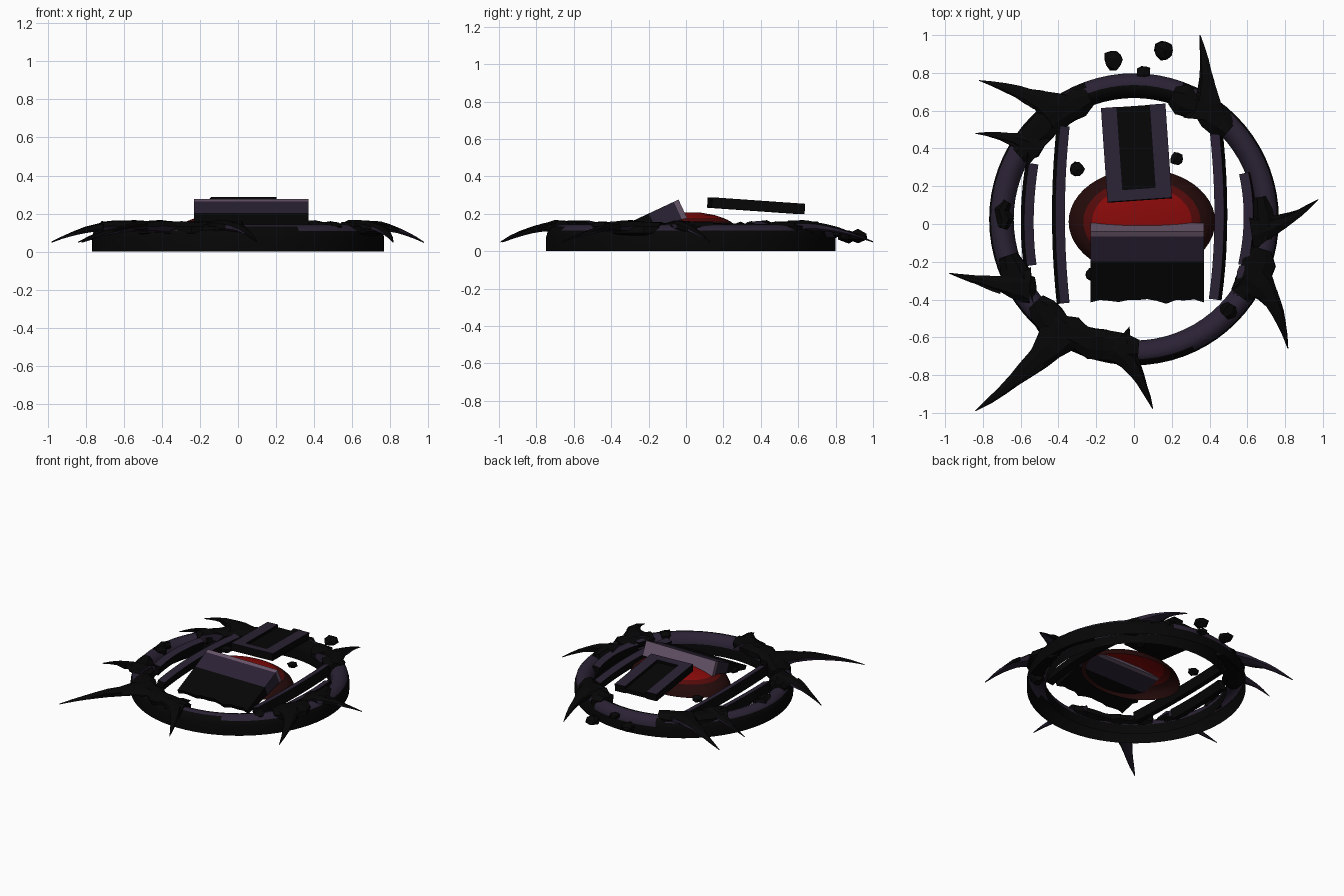
import bpy, bmesh, math, random
from mathutils import Vector, Matrix

random.seed(4)
if "Cube" in bpy.data.objects:
    bpy.data.objects.remove(bpy.data.objects["Cube"])


def material(name, rgb):
    m = bpy.data.materials.new(name)
    m.use_nodes = True
    m.diffuse_color = (*rgb, 1)
    m.node_tree.nodes["Principled BSDF"].inputs["Base Color"].default_value = (*rgb, 1)
    return m


BLACK = material("charred black", (.0018, .0018, .0018))
PURPLE = material("dark purple", (.024, .016, .035))
LILAC = material("dusty lilac", (.135, .09, .14))
RED = material("glowing red", (.25, .003, .003))
CRIMSON = material("deep crimson", (.09, .003, .003))
MAROON = material("burnt maroon", (.018, .003, .003))


def finish(name, bm, mats, rule=None, smooth=False, closed=True):
    """Turn a bmesh into an object; rule picks the material of each face."""
    if closed:
        bmesh.ops.recalc_face_normals(bm, faces=bm.faces)
    bm.normal_update()
    if rule:
        for f in bm.faces:
            f.material_index = rule(f)
    me = bpy.data.meshes.new(name)
    bm.to_mesh(me)
    bm.free()
    for m in mats:
        me.materials.append(m)
    ob = bpy.data.objects.new(name, me)
    bpy.context.collection.objects.link(ob)
    if smooth:
        bpy.ops.object.select_all(action='DESELECT')
        ob.select_set(True)
        bpy.context.view_layer.objects.active = ob
        bpy.ops.object.shade_smooth_by_angle(angle=math.radians(40))
    return ob


def skin(bm, rings, wrap=True, loop=False):
    """Bridge successive rows of vertices; wrap closes rows, loop closes the run."""
    n = len(rings[0])
    for a, b in zip(rings, rings[1:] + rings[:1] if loop else rings[1:]):
        for i in range(n if wrap else n - 1):
            j = (i + 1) % n
            bm.faces.new((a[i], a[j], b[j], b[i]))


def cap(bm, rings):
    bm.faces.new(rings[0])
    bm.faces.new(rings[-1])


def loft(name, path, widths, heights, sides, mats, rule=None, jitter=0, roll=0):
    """Sweep a polygon along a path, with half widths and half heights."""
    bm = bmesh.new()
    rings = []
    for k, p in enumerate(path):
        d = path[min(k + 1, len(path) - 1)] - path[max(k - 1, 0)]
        side = Vector((d.y, -d.x, 0)).normalized()
        turn = Matrix.Rotation(roll, 3, d.normalized())
        ring = []
        for i in range(sides):
            a = 2 * math.pi * (i + .5) / sides
            s = (math.sqrt(2) if sides == 4 else 1) * (1 + random.uniform(-jitter, jitter))
            offset = side * widths[k] * s * math.cos(a) + Vector((0, 0, heights[k] * s * math.sin(a)))
            ring.append(bm.verts.new(p + turn @ offset))
        rings.append(ring)
    skin(bm, rings)
    cap(bm, rings)
    return finish(name, bm, mats, rule)


def bezier(a, b, c, n):
    a, b, c = Vector(a), Vector(b), Vector(c)
    ctrl = 2 * b - (a + c) / 2
    return [a * (1 - t) ** 2 + ctrl * 2 * t * (1 - t) + c * t * t
            for t in (i / n for i in range(n + 1))]


# Main ring: hollow below, flat black walls with a rounded purple crown
CY = .025
profile = [(.767, 0), (.767, .075), (.757, .11), (.735, .132), (.705, .142),
           (.675, .132), (.65, .11), (.637, .075), (.637, 0)]


def crown(f):
    c = f.calc_center_median()
    r = math.hypot(c.x, c.y - CY)
    at_back = c.y > 0 and abs(c.x) < .28
    return int(c.z > .08 and (r > .70 if at_back else r < .75))


bm = bmesh.new()
hoops = []
for i in range(72):
    a = 2 * math.pi * i / 72
    hoops.append([bm.verts.new((r * math.cos(a), CY + r * 1.008 * math.sin(a), z))
                  for r, z in profile])
skin(bm, hoops, wrap=False, loop=True)
finish("ring", bm, [BLACK, PURPLE], crown, smooth=True)

# Charred crusts lying over stretches of the ring: start angle, end angle, half width
crusts = [(110, 151, .085), (43, 73, .085), (196, 213, .085), (220, 272, .085),
          (-36, -13, .095), (-9, 10, .07), (172, 184, .045), (313, 319, .05)]
for k, (a0, a1, w) in enumerate(crusts):
    n = max(3, int((a1 - a0) / 5))
    path, widths = [], []
    for i in range(n + 1):
        a = math.radians(a0 + (a1 - a0) * i / n)
        r = .69 + random.uniform(-.012, .012)
        path.append(Vector((r * math.cos(a), CY + r * math.sin(a), .115)))
        widths.append(w * (.6 if i in (0, n) else random.uniform(.85, 1.1)))
    loft(f"crust_{k + 1}", path, widths, [.045] * (n + 1), 8, [BLACK], jitter=.1)

# Claws: root, bend and tip in plan, plus root half width
claws = [((-.38, .58), (-.56, .68), (-.82, .76), .13),
         ((-.50, .38), (-.63, .45), (-.84, .48), .10),
         ((-.55, -.33), (-.75, -.31), (-.98, -.26), .11),
         ((-.35, -.53), (-.57, -.77), (-.84, -.99), .15),
         ((-.11, -.64), (.0, -.77), (.10, -.98), .12),
         ((.60, -.26), (.735, -.42), (.815, -.66), .13),
         ((.62, -.04), (.79, .01), (.975, .13), .11),
         ((.38, .55), (.385, .75), (.35, 1.0), .13)]
for k, (root, bend, tip, w) in enumerate(claws):
    path = bezier((*root, .125), (*bend, .125), (*tip, .05), 8)
    taper = [.5 * (1 - i / 8) ** .8 + .5 * (1 - i / 8) ** 4 for i in range(9)]
    loft(f"claw_{k + 1}", path, [w * t + .002 for t in taper],
         [.036 * (1 - i / 8) + .003 for i in range(9)], 7, [BLACK, PURPLE],
         lambda f: int(f.normal.z < .1), jitter=.1)
    # Thin splinter beside each claw
    out = (Vector(tip) - Vector(root)).normalized()
    off = Vector((-out.y, out.x, 0)) * .03
    sliver = [p + off * (1 - i / 4) for i, p in enumerate(path[3:8])]
    loft(f"splinter_{k + 1}", sliver, [.024, .02, .015, .009, .002],
         [.014, .012, .008, .005, .002], 4, [BLACK], jitter=.15)

# Bowed bars inside the ring, leaning outward: back end, middle, front end, lean
bars = {"inner_bar_right": ((-.375, .52), (-.40, .05), (-.375, -.42), -.25),
        "inner_bar_left": ((.43, .54), (.46, .05), (.43, -.40), .25),
        "outer_bar_right": ((-.54, .32), (-.565, .04), (-.55, -.22), -.25),
        "outer_bar_left": ((.59, .27), (.615, .03), (.585, -.22), .25)}
for name, (a, b, c, lean) in bars.items():
    path = bezier((*a, .10), (*b, .11), (*c, .10), 10)
    loft(name, path, [.026] * 11, [.036] * 11, 4, [BLACK, PURPLE],
         lambda f: int(f.normal.z > .5), roll=lean)
# Broken ends of the outer bars
for name, a, b, c in (("right_fragment", (-.56, -.27), (-.57, -.35), (-.53, -.44)),
                      ("left_fragment", (.59, -.22), (.58, -.30), (.54, -.38))):
    loft(name, bezier((*a, .12), (*b, .12), (*c, .11), 4), [.035, .05, .05, .04, .02],
         [.03] * 5, 5, [BLACK, PURPLE], lambda f: int(f.normal.z > .85), jitter=.2)

# Open dome with three bands of red
bm = bmesh.new()
hoops = []
for s in (1, .95, .88, .8, .74, .68, .5, .25):
    z = .085 + .125 * math.sqrt(1 - s * s)
    hoops.append([bm.verts.new((.042 + .388 * s * math.cos(math.tau * i / 48),
                                .012 + .28 * s * math.sin(math.tau * i / 48), z))
                  for i in range(48)])
skin(bm, hoops)
bm.faces.new(hoops[-1])


def band(f):
    c = f.calc_center_median()
    s = math.hypot((c.x - .042) / .388, (c.y - .012) / .28)
    return 0 if s > .8 else 1 if s > .68 else 2


finish("dome", bm, [MAROON, CRIMSON, RED], band, smooth=True, closed=False)

# Tilted front wedge, thinning down its slope, in three sections
tilt = Matrix.Rotation(math.radians(25), 3, 'X')
crest = Vector((.07, -.04, .276))
for name, t0, t1, mat, ragged in (("wedge_cap", 0, .028, LILAC, 0),
                                  ("wedge_body", .028, .175, PURPLE, 0),
                                  ("wedge_burnt_end", .175, .41, BLACK, .018)):
    bm = bmesh.new()
    columns = []
    for i in range(13):
        end = t1 + random.uniform(-ragged, ragged)
        corners = ((t0, 0), (end, 0), (end, .11 - .19 * end), (t0, .11 - .19 * t0))
        columns.append([bm.verts.new(crest + tilt @ Vector((-.3 + i * .05, -t, -h)))
                        for t, h in corners])
    skin(bm, columns)
    cap(bm, columns)
    finish(name, bm, [mat])

# Floating back panel: black bed, purple-topped rails on three sides
turn = Matrix.Rotation(math.radians(4), 3, 'Z') @ Matrix.Rotation(math.radians(-4), 3, 'X')
hub = Vector((.013, .375, .243))
for name, size, local in (("panel_bed", (.2, .48, .03), (0, .01, -.008)),
                          ("panel_rail_right", (.085, .5, .056), (-.1285, 0, 0)),
                          ("panel_rail_left", (.085, .5, .056), (.1285, 0, 0)),
                          ("panel_sill", (.172, .06, .056), (0, -.22, 0))):
    bm = bmesh.new()
    bmesh.ops.create_cube(bm, size=1)
    bmesh.ops.scale(bm, vec=size, verts=bm.verts)
    place = Matrix.Translation(hub + turn @ Vector(local)) @ turn.to_4x4()
    bmesh.ops.transform(bm, matrix=place, verts=bm.verts)
    finish(name, bm, [BLACK, BLACK if name == "panel_bed" else PURPLE],
           lambda f: int(f.normal.z > .7))

# Loose rocks
rocks = [(-.11, .87, .08, .064), (.16, .92, .08, .06), (.05, .80, .10, .048),
         (-.30, .29, .13, .046), (.225, .345, .13, .042), (-.225, -.27, .12, .04)]
for k, (x, y, z, r) in enumerate(rocks):
    bm = bmesh.new()
    bmesh.ops.create_icosphere(bm, subdivisions=1, radius=r)
    for v in bm.verts:
        v.co *= random.uniform(.8, 1.1)
        v.co.z *= .6
    bmesh.ops.translate(bm, vec=(x, y, z), verts=bm.verts)
    finish(f"rock_{k + 1}", bm, [BLACK])
